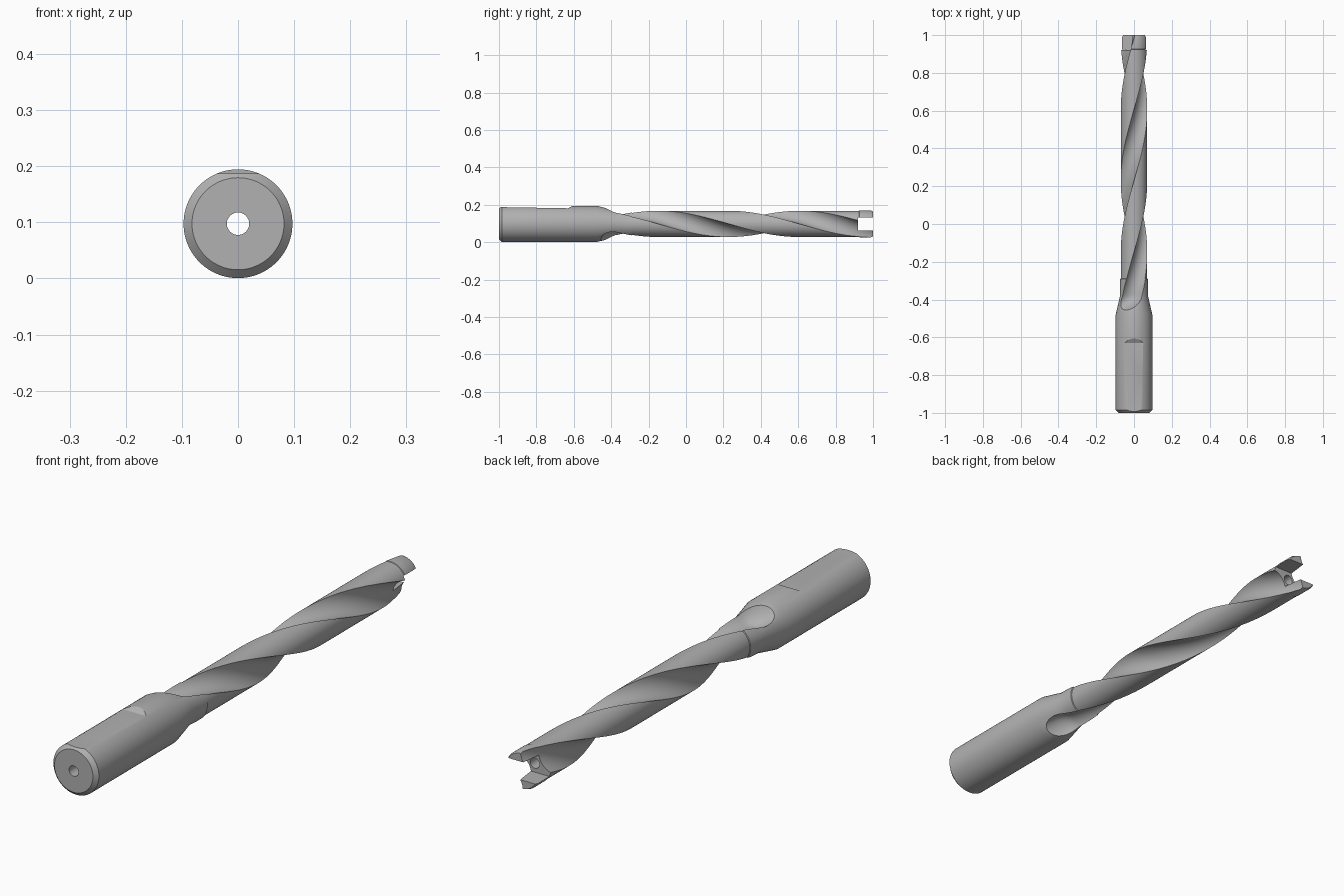
import bpy
import bmesh
from math import pi, cos, sin, radians

AXIS_Z = 0.0975       # height of the tool axis
HALF_TURN = 0.755     # length over which the flutes turn by 180 degrees
CORE = 0.028          # core radius between the flutes
FLUTE_R = 0.0677      # radius of the round flute cutter

default = bpy.data.objects.get("Cube")
if default:
    bpy.data.objects.remove(default, do_unlink=True)

steel = bpy.data.materials.new("steel grey")
steel.use_nodes = True
grey = (0.44, 0.44, 0.44, 1)
steel.diffuse_color = grey
steel.node_tree.nodes["Principled BSDF"].inputs["Base Color"].default_value = grey


def loft(name, rings):
    """Skin closed rings of points and cap both ends."""
    bm = bmesh.new()
    loops = [[bm.verts.new(p) for p in ring] for ring in rings]
    n = len(loops[0])
    for a, b in zip(loops, loops[1:]):
        for i in range(n):
            j = (i + 1) % n
            bm.faces.new((a[i], a[j], b[j], b[i]))
    bm.faces.new(loops[0])
    bm.faces.new(loops[-1])
    bmesh.ops.recalc_face_normals(bm, faces=bm.faces)
    mesh = bpy.data.meshes.new(name)
    bm.to_mesh(mesh)
    bm.free()
    mesh.materials.append(steel)
    obj = bpy.data.objects.new(name, mesh)
    bpy.context.collection.objects.link(obj)
    return obj


def lathe(name, profile, sides):
    """Turn (y, radius) points round the tool axis."""
    angles = [2 * pi * i / sides for i in range(sides)]
    return loft(name, [[(r * cos(a), y, AXIS_Z + r * sin(a)) for a in angles]
                       for y, r in profile])


def extrude_x(name, outline, half):
    """Extrude a (y, z) outline across the tool."""
    return loft(name, [[(x, y, z) for y, z in outline] for x in (-half, half)])


def flute_cutter(name, start):
    """Round bar following the helix, lifting out of the body at the shank."""
    rings, steps, sides = [], 130, 48
    for k in range(steps + 1):
        y = -0.52 + 1.56 * k / steps
        turn = start - (y - 0.04) * pi / HALF_TURN
        lift = 11 * max(0, -0.38 - y) ** 2
        ring = []
        for i in range(sides):
            a = 2 * pi * i / sides
            u = CORE + FLUTE_R + lift + FLUTE_R * cos(a)
            v = FLUTE_R * sin(a)
            ring.append((u * cos(turn) - v * sin(turn), y,
                         AXIS_Z + u * sin(turn) + v * cos(turn)))
        rings.append(ring)
    return loft(name, rings)


# Turned body: chamfered shank, cone, collar, fluted length and tip
body = lathe("drill_body", [
    (-1.0, 0.082), (-0.985, 0.097), (-0.48, 0.097), (-0.38, 0.074),
    (-0.29, 0.073), (-0.288, 0.07), (0.925, 0.07), (0.927, 0.0715),
    (0.99, 0.0715), (1.0, 0.067)], 80)

# Cutters: two flutes, clamping flat, insert slot, coolant hole
cutters = [
    flute_cutter("flute_cutter_a", 0),
    flute_cutter("flute_cutter_b", pi),
    extrude_x("flat_cutter", [(-1.1, 0.189), (-0.63, 0.181),
                              (-0.595, 0.201), (-0.595, 0.3), (-1.1, 0.3)], 0.15),
    extrude_x("slot_cutter", [(0.92, AXIS_Z - 0.035), (1.1, AXIS_Z - 0.035),
                              (1.1, AXIS_Z + 0.035), (0.92, AXIS_Z + 0.035)], 0.15),
    lathe("hole_cutter", [(-1.1, 0.02), (1.1, 0.02)], 32),
]

bpy.ops.object.select_all(action="DESELECT")
body.select_set(True)
bpy.context.view_layer.objects.active = body
for cutter in cutters:
    cutter.hide_render = True
    mod = body.modifiers.new(cutter.name, "BOOLEAN")
    mod.operation = "DIFFERENCE"
    mod.solver = "EXACT"
    mod.object = cutter
    bpy.ops.object.modifier_apply(modifier=mod.name)
for cutter in cutters:
    bpy.data.objects.remove(cutter, do_unlink=True)

# One colour, smooth turned surfaces with crisp edges
body.data.materials.clear()
body.data.materials.append(steel)
bpy.ops.object.shade_smooth_by_angle(angle=radians(25))
